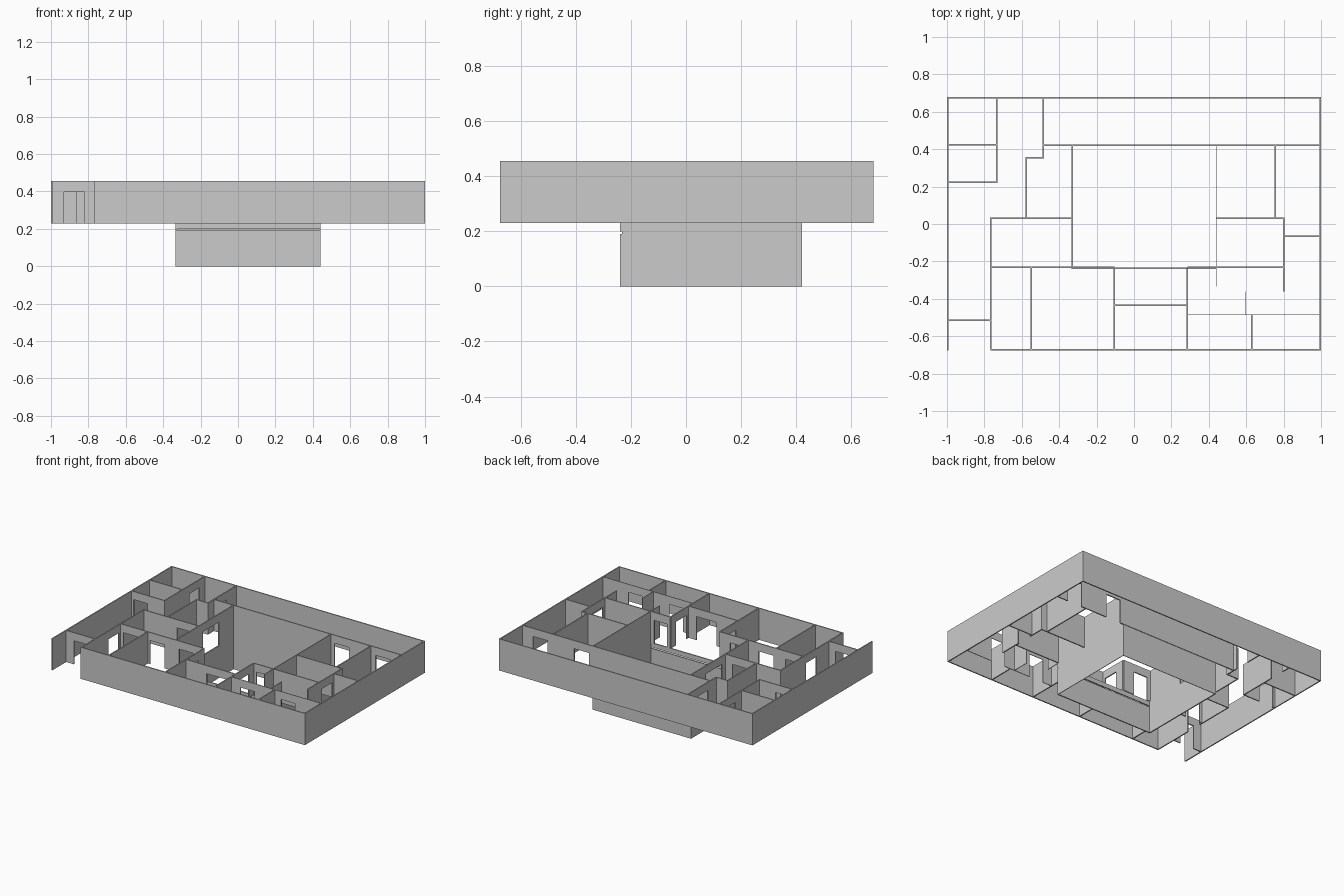
import bpy, bmesh

if "Cube" in bpy.data.objects:
    bpy.data.objects.remove(bpy.data.objects["Cube"])

FLOOR, HEAD, TOP = 0.23, 0.398, 0.455
T = 0.008      # standard wall thickness
THIN = 0.004   # light partitions


def wall(name, axis, c, a, b, doors=(), t=T, z0=FLOOR, z1=TOP):
    """Straight wall along axis at offset c, from a to b, with doorways (start, end).
    The elevation outline is drawn as one polygon and extruded to thickness."""
    outline = [(a, z0)]
    for d0, d1 in sorted(doors):
        outline += [(d0, z0), (d0, HEAD), (d1, HEAD), (d1, z0)]
    outline += [(b, z0), (b, z1), (a, z1)]

    def place(s, z, off):
        return (s, c + off, z) if axis == 'x' else (c + off, s, z)

    bm = bmesh.new()
    face = bm.faces.new([bm.verts.new(place(s, z, -t / 2)) for s, z in outline])
    ext = bmesh.ops.extrude_face_region(bm, geom=[face])
    move = (0, t, 0) if axis == 'x' else (t, 0, 0)
    bmesh.ops.translate(bm, vec=move,
                        verts=[g for g in ext['geom'] if isinstance(g, bmesh.types.BMVert)])
    bmesh.ops.recalc_face_normals(bm, faces=bm.faces)
    me = bpy.data.meshes.new(name)
    bm.to_mesh(me)
    bm.free()
    ob = bpy.data.objects.new(name, me)
    bpy.context.collection.objects.link(ob)
    return ob


# Outer walls (front left corner stays open)
wall("outer_left_wall", 'y', -0.996, -0.675, 0.68)
wall("outer_right_wall", 'y', 0.996, -0.675, 0.68)
wall("outer_back_wall", 'x', 0.676, -0.992, 0.992)
wall("outer_front_wall", 'x', -0.671, -0.768, 0.992)

# Back left rooms
wall("store_side_wall", 'y', -0.735, 0.22, 0.672, [(0.50, 0.61)])
wall("store_divider", 'x', 0.425, -0.992, -0.739)
wall("store_front_wall", 'x', 0.222, -0.992, -0.731, [(-0.975, -0.865)])
wall("lobby_upper_wall", 'y', -0.485, 0.35, 0.672, [(0.45, 0.56)])
wall("lobby_step_wall", 'x', 0.353, -0.579, -0.489)
wall("lobby_lower_wall", 'y', -0.575, 0.034, 0.349)
wall("lobby_front_wall", 'x', 0.03, -0.769, -0.334, [(-0.50, -0.39)])

# Back corridor wall
wall("corridor_wall", 'x', 0.42, -0.481, 0.992, [(0.47, 0.585), (0.795, 0.91)])

# Hall and right rooms
wall("hall_left_wall", 'y', -0.33, -0.226, 0.416, [(0.07, 0.25)])
wall("hall_right_wall", 'y', 0.44, -0.335, 0.416, t=THIN)
wall("right_room_divider", 'y', 0.755, 0.034, 0.416)
wall("right_room_front_wall", 'x', 0.03, 0.442, 0.804)
wall("right_room_side_wall", 'y', 0.80, -0.36, 0.026, [(-0.20, -0.085)])
wall("right_end_wall", 'x', -0.065, 0.804, 0.992)

# Front rooms
wall("left_wing_wall", 'y', -0.765, -0.667, 0.026, [(-0.37, -0.255)])
wall("porch_wall", 'x', -0.515, -0.992, -0.769, [(-0.93, -0.82)])
wall("middle_wall_left", 'x', -0.23, -0.761, -0.105, [(-0.74, -0.625), (-0.53, -0.415), (-0.30, -0.19)])
wall("middle_wall_right", 'x', -0.23, 0.285, 0.796, [(0.31, 0.41)])
wall("front_divider_a", 'y', -0.55, -0.667, -0.234)
wall("front_divider_b", 'y', -0.105, -0.667, -0.234, [(-0.41, -0.30)])
wall("front_divider_c", 'y', 0.285, -0.667, -0.234, [(-0.41, -0.29)])
wall("gallery_wall", 'x', -0.435, -0.101, 0.281, [(0.06, 0.22)])
wall("front_right_wall", 'x', -0.485, 0.289, 0.992, [(0.36, 0.47), (0.68, 0.79)], t=THIN)
wall("short_partition", 'y', 0.597, -0.483, -0.36, t=THIN)
wall("front_divider_d", 'y', 0.63, -0.667, -0.487)

# Sunken lower hall: open at top and bottom, narrow slit in the front wall
wall("lower_left_wall", 'y', -0.33, -0.232, 0.42, z0=0, z1=FLOOR)
wall("lower_right_wall", 'y', 0.44, -0.232, 0.42, t=THIN, z0=0, z1=FLOOR)
wall("lower_back_wall", 'x', 0.418, -0.33, 0.44, t=THIN, z0=0, z1=FLOOR)
wall("lower_front_wall", 'x', -0.236, -0.334, 0.442, z0=0, z1=0.19)
wall("lower_front_beam", 'x', -0.236, -0.334, 0.442, z0=0.198, z1=FLOOR)
